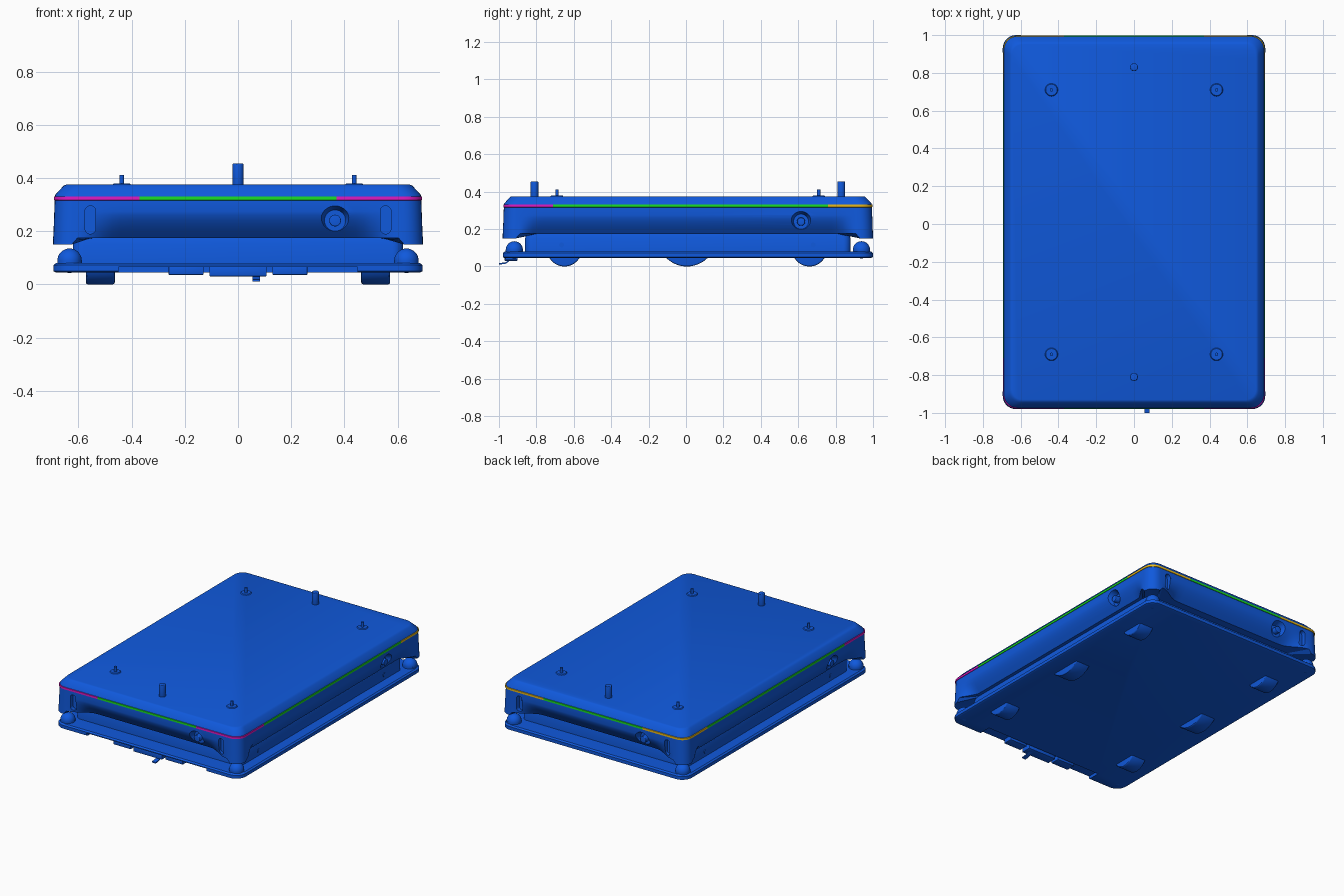
import bpy, bmesh
from math import pi, sin, cos
from mathutils import Vector, Matrix

if "Cube" in bpy.data.objects:
    bpy.data.objects.remove(bpy.data.objects["Cube"])

CY = 0.01  # centre of the body along y (the cable sticks out at the front)


def material(name, rgb):
    m = bpy.data.materials.new(name)
    m.diffuse_color = (*rgb, 1)
    m.use_nodes = True
    m.node_tree.nodes["Principled BSDF"].inputs["Base Color"].default_value = m.diffuse_color
    return m


BLUE = material("blue_paint", (0.005, 0.10, 0.72))
GREEN = material("green_light", (0.01, 0.75, 0.02))
MAGENTA = material("magenta_light", (0.75, 0.01, 0.55))
YELLOW = material("yellow_light", (0.85, 0.50, 0.01))


def finish(name, bm, mats=(BLUE,), angle=30):
    bmesh.ops.recalc_face_normals(bm, faces=bm.faces)
    me = bpy.data.meshes.new(name)
    bm.to_mesh(me)
    bm.free()
    ob = bpy.data.objects.new(name, me)
    bpy.context.collection.objects.link(ob)
    for m in mats:
        me.materials.append(m)
    smooth(ob, angle)
    return ob


def activate(ob):
    bpy.ops.object.select_all(action='DESELECT')
    ob.select_set(True)
    bpy.context.view_layer.objects.active = ob


def smooth(ob, angle=30):
    activate(ob)
    bpy.ops.object.shade_smooth_by_angle(angle=angle * pi / 180)


def cut(ob, cutters):
    for c in cutters:
        c.hide_render = True
        mod = ob.modifiers.new("cut", 'BOOLEAN')
        mod.operation, mod.solver, mod.object = 'DIFFERENCE', 'EXACT', c
        activate(ob)
        bpy.ops.object.modifier_apply(modifier=mod.name)
        bpy.data.objects.remove(c)
    smooth(ob)


def turn(k, x, y):
    for _ in range(k):
        x, y = -y, x
    return x, y


def outline(hx, hy, r, fine=False, cuts=None, n=7):
    """Rounded rectangle as (x, y, side, distance from the side's end)."""
    pts = []
    for k in range(4):
        half, depth = (hx, hy) if k % 2 == 0 else (hy, hx)
        L = half - r
        ss = [-L, L]
        if fine:
            offs = [0, .012, .022, .04, .065, .09, .12, .15, .18, .22, .32]
            ss = [-L + o for o in offs] + [0] + [L - o for o in reversed(offs)]
        if cuts:
            ss = [-L] + cuts[k] + [L]
        pts += [(*turn(k, s, -depth), k, L - abs(s)) for s in ss]
        for j in range(1, n):
            t = -pi / 2 + j * pi / 2 / n
            pts.append((*turn(k, L + r * cos(t), r - depth + r * sin(t)), k, 0))
    return pts


def loft(rings, caps=True):
    bm = bmesh.new()
    vs = [[bm.verts.new(p) for p in ring] for ring in rings]
    for a, b in zip(vs, vs[1:]):
        for i in range(len(a)):
            j = (i + 1) % len(a)
            bm.faces.new((a[i], a[j], b[j], b[i]))
    if caps:
        bm.faces.new(vs[0][::-1])
        bm.faces.new(vs[-1])
    return bm


def slab(name, layers, r):
    """Stack of rounded rectangles given as (half x, half y, z)."""
    return finish(name, loft([[(x, y + CY, z) for x, y, *_ in outline(hx, hy, r)]
                              for hx, hy, z in layers]))


def cyl(name, a, b, r1, r2=None, n=32, bevel=0):
    a, b = Vector(a), Vector(b)
    bm = bmesh.new()
    rot = (b - a).to_track_quat('Z', 'Y').to_matrix().to_4x4()
    bmesh.ops.create_cone(bm, cap_ends=True, segments=n, radius1=r1,
                          radius2=r1 if r2 is None else r2, depth=(b - a).length,
                          matrix=Matrix.Translation((a + b) / 2) @ rot)
    if bevel:
        rim = [e for e in bm.edges if any(len(f.verts) > 4 for f in e.link_faces)]
        bmesh.ops.bevel(bm, geom=rim, offset=bevel, segments=3, profile=.5, affect='EDGES')
    return finish(name, bm)


def box(name, lo, hi, bevel=0):
    lo, hi = Vector(lo), Vector(hi)
    bm = bmesh.new()
    bmesh.ops.create_cube(bm, size=1, matrix=Matrix.Translation((lo + hi) / 2)
                          @ Matrix.Diagonal((*(hi - lo), 1)))
    if bevel:
        bmesh.ops.bevel(bm, geom=bm.edges[:], offset=bevel, segments=2, profile=.5, affect='EDGES')
    return finish(name, bm)


def ease(a, b, x):
    t = max(0, min(1, (x - a) / (b - a)))
    return t * t * (3 - 2 * t)


# Upper body: sides scooped inwards low down, full depth at the corners
def body_ring(z, hx, hy, r=0.07, bottom=False):
    ring = []
    for x, y, k, d in outline(hx, hy, r, fine=True):
        scoop = ease(.02, .2 if k % 2 == 0 else .13, d)
        depth = (.075 if k % 2 == 0 else .06) * max(0, (0.275 - z) / 0.1) ** 1.5 * scoop
        ox, oy = turn(k, 0, depth)
        zz = z - 0.025 * (1 - ease(.0, .022, d)) if bottom else z
        ring.append((x + ox, y + oy + CY, zz))
    return ring


under = [(x, y + CY, .175) for x, y, *_ in outline(.6, .86, .05, fine=True)]
rings = [under, body_ring(.175, .695, .99, bottom=True)]
rings += [body_ring(z, .695 - (z - .15) * .036, .99 - (z - .15) * .036)
          for z in (.19, .205, .22, .24, .26, .275, .317, .33)]
rings += [body_ring(z, .689 - i, .984 - i, .07 - i * .3)
          for z, i in ((.338, .003), (.366, .029), (.372, .035), (.375, .043))]
body = finish("upper_body", loft(rings))

# Button funnels (one per side, turned half way round) and corner slots
cutters, buttons = [], []
for sx in (1, -1):
    for base, n in (((.365, -.985), (0, -1)), ((.692, .605), (1, 0))):
        p = Vector((sx * base[0], sx * base[1] + CY, .24))
        d = Vector((sx * n[0], sx * n[1], 0))
        cutters.append(cyl("cutter", p - d * .045, p + d * .02, .04, .062))
        buttons.append((p - d * .06, p - d * .012))
    for sy in (1, -1):
        y0, y1 = CY + sy * .955, CY + sy * 1.05
        slot = loft([[(sx * .555 + .02 * cos(t), y, .2425 + (.033 if sin(t) > 0 else -.033) + .02 * sin(t))
                      for t in [(i + .5) * pi / 8 for i in range(16)]] for y in (y0, y1)])
        cutters.append(finish("cutter", slot))
cut(body, cutters)
for a, b in buttons:
    cyl("push_button", a, b, .022, bevel=.004)

# Status light strip: magenta at the front corners, yellow at the back
cuts = [[-.37, .37], [-.72, .75], [-.37, .37], [-.75, .72]]
strip = loft([[(x, y + CY, z) for x, y, *_ in outline(.687 + o, .982 + o, .07, cuts=cuts)]
              for o, z in ((0, .3155), (.005, .317), (.005, .330), (0, .3315))], caps=False)
for f in strip.faces:
    c = f.calc_center_median()
    f.material_index = 0 if abs(c.x) < .37 or -.72 < c.y - CY < .75 else (1 if c.y < 0 else 2)
finish("light_strip", strip, (GREEN, MAGENTA, YELLOW))

# Chassis and base plate, with a recess below the front lip
slab("chassis", [(.62, .87, .07), (.62, .87, .15), (.61, .86, .18)], .04)
plate = slab("base_plate", [(.685, .98, .045), (.694, .989, .050), (.694, .989, .072), (.684, .979, .080)], .07)
cut(plate, [box("cutter", (-.45, -1.1, .0), (.45, -.89, .066))])

# Corner sensor domes
for sx in (1, -1):
    for sy in (1, -1):
        bm = bmesh.new()
        bmesh.ops.create_uvsphere(bm, u_segments=32, v_segments=16, radius=.046,
                                  matrix=Matrix.Translation((sx * .633, CY + sy * .928, .089)))
        finish("corner_dome", bm)
        cyl("dome_foot", (sx * .633, CY + sy * .928, .075), (sx * .633, CY + sy * .928, .09), .046)

# Wheels, and axle caps on the chassis sides
for sx in (1, -1):
    for name, y, r in (("front_wheel", -.65, .094), ("drive_wheel", .005, .157), ("rear_wheel", .66, .094)):
        cyl(name, (sx * .463, y, r), (sx * .572, y, r), r, n=64, bevel=.008)
    for y in (-.665, .68):
        cyl("axle_cap", (sx * .6, y, .115), (sx * .624, y, .115), .013, n=20)

# Locating pins on the deck
for sy in (1, -1):
    y = CY + sy * .82
    cyl("main_pin", (0, y, .37), (0, y, .455), .021, bevel=.005)
    for sx in (1, -1):
        x, y2 = sx * .437, CY + sy * .7
        cyl("pin_collar", (x, y2, .37), (x, y2, .380), .038, .03)
        cyl("small_pin", (x, y2, .37), (x, y2, .412), .009, n=20)

# Front connector blocks and the bent contact strip
for sx in (1, -1):
    box("side_connector", (sx * .195 - .066, -.965, .036), (sx * .195 + .066, -.90, .07), .003)
box("centre_connector", (-.108, -.97, .03), (.108, -.90, .07), .004)
path = [(-.91, .036), (-.945, .032), (-.965, .018), (-1.0, .014)]
prof = [(y, z + .004) for y, z in path] + [(y, z - .004) for y, z in reversed(path)]
finish("contact_strip", loft([[(x, y, z) for y, z in prof] for x in (.055, .083)]))
